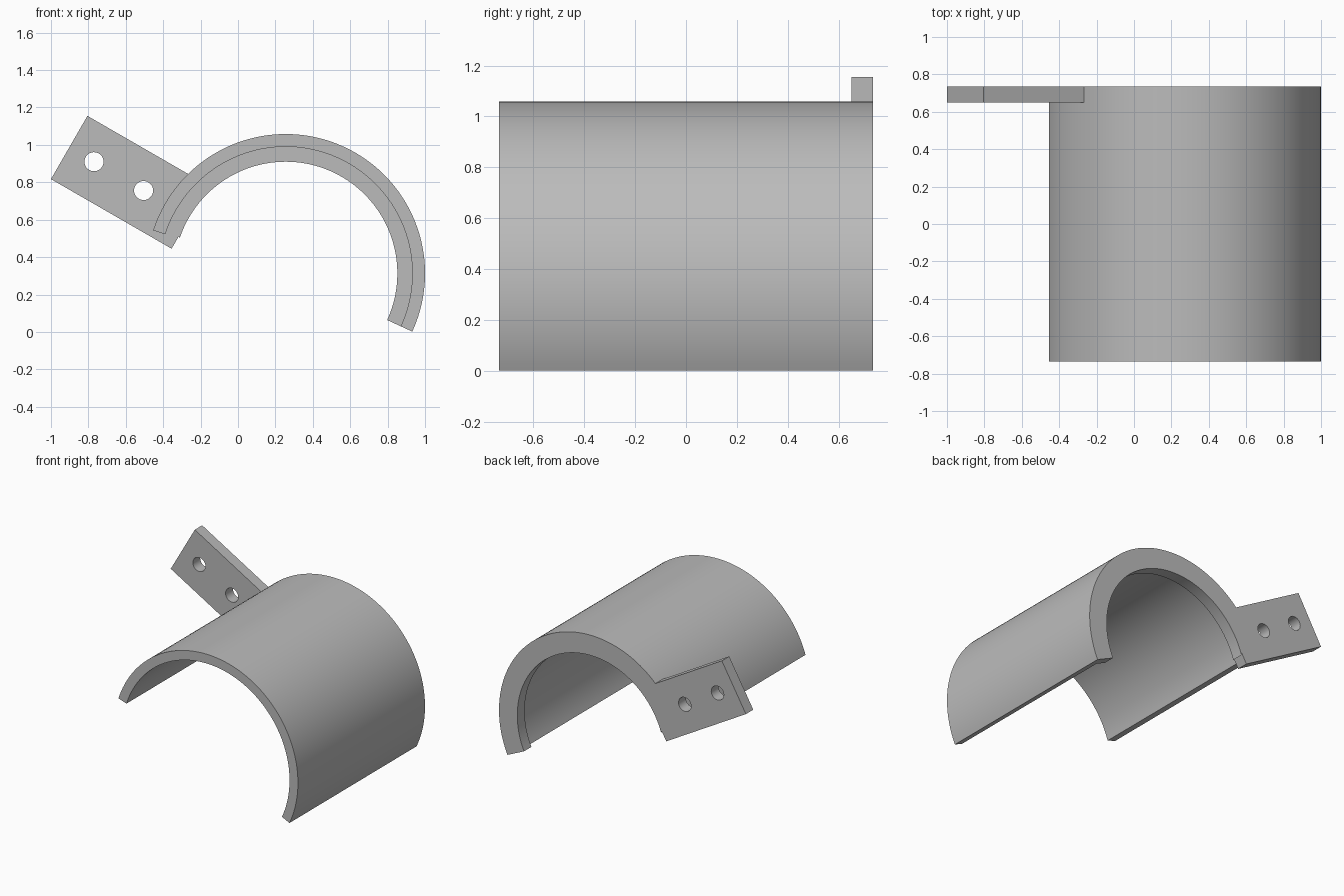
import bpy, bmesh, math
from mathutils import Vector

cube = bpy.data.objects.get("Cube")
if cube:
    bpy.data.objects.remove(cube, do_unlink=True)

CX, CZ = 0.255, 0.313            # axis of the half pipe
R_OUT, R_IN, R_LIP = 0.745, 0.677, 0.597
START, END = -24.7, 162.0        # angular span in degrees
HALF, FLANGE_Y = 0.735, 0.65

grey = bpy.data.materials.new("grey")
grey.use_nodes = True
colour = (0.5, 0.5, 0.5, 1)
grey.diffuse_color = colour
grey.node_tree.nodes["Principled BSDF"].inputs["Base Color"].default_value = colour


def arc(radius, a0, a1, n=80, cx=CX, cz=CZ):
    """Points along an arc in the xz plane."""
    angles = [math.radians(a0 + (a1 - a0) * i / n) for i in range(n + 1)]
    return [(cx + radius * math.cos(a), cz + radius * math.sin(a)) for a in angles]


def extrude(name, outline, y0, y1):
    """Solid made by pushing an xz outline along y."""
    bm = bmesh.new()
    face = bm.faces.new([bm.verts.new((x, y0, z)) for x, z in outline])
    res = bmesh.ops.extrude_face_region(bm, geom=[face], use_keep_orig=True)
    verts = [v for v in res["geom"] if isinstance(v, bmesh.types.BMVert)]
    bmesh.ops.translate(bm, verts=verts, vec=Vector((0, y1 - y0, 0)))
    bmesh.ops.recalc_face_normals(bm, faces=bm.faces[:])
    mesh = bpy.data.meshes.new(name)
    bm.to_mesh(mesh)
    bm.free()
    mesh.materials.append(grey)
    obj = bpy.data.objects.new(name, mesh)
    bpy.context.collection.objects.link(obj)
    return obj


def combine(target, other, operation):
    """Apply a boolean and discard the helper."""
    bpy.context.view_layer.objects.active = target
    mod = target.modifiers.new("combine", "BOOLEAN")
    mod.operation, mod.object, mod.solver = operation, other, "EXACT"
    bpy.ops.object.modifier_apply(modifier=mod.name)
    bpy.data.objects.remove(other, do_unlink=True)


# Half pipe shell
shell = extrude("pipe_bracket", arc(R_OUT, START, END) + arc(R_IN, END, START), -HALF, HALF)

# Rear lip and slanted mounting tab in one outline
tab = [(-0.315, 0.514), (-0.355, 0.445), (-1, 0.817), (-0.805, 1.155), (-0.262, 0.842)]
flange = extrude("rear_flange", arc(R_LIP, START, END) + tab + arc(0.71, 134, START),
                 FLANGE_Y, HALF)

# Two bolt holes through the tab
for x, z in [(-0.77, 0.91), (-0.505, 0.756)]:
    hole = extrude("bolt_hole", arc(0.051, 0, 348.75, 31, x, z), FLANGE_Y - 0.1, HALF + 0.1)
    hole.hide_render = True
    combine(flange, hole, "DIFFERENCE")

combine(shell, flange, "UNION")

# Smooth curved walls, crisp edges
bpy.ops.object.select_all(action="DESELECT")
shell.select_set(True)
bpy.context.view_layer.objects.active = shell
bpy.ops.object.shade_smooth_by_angle(angle=math.radians(30))
